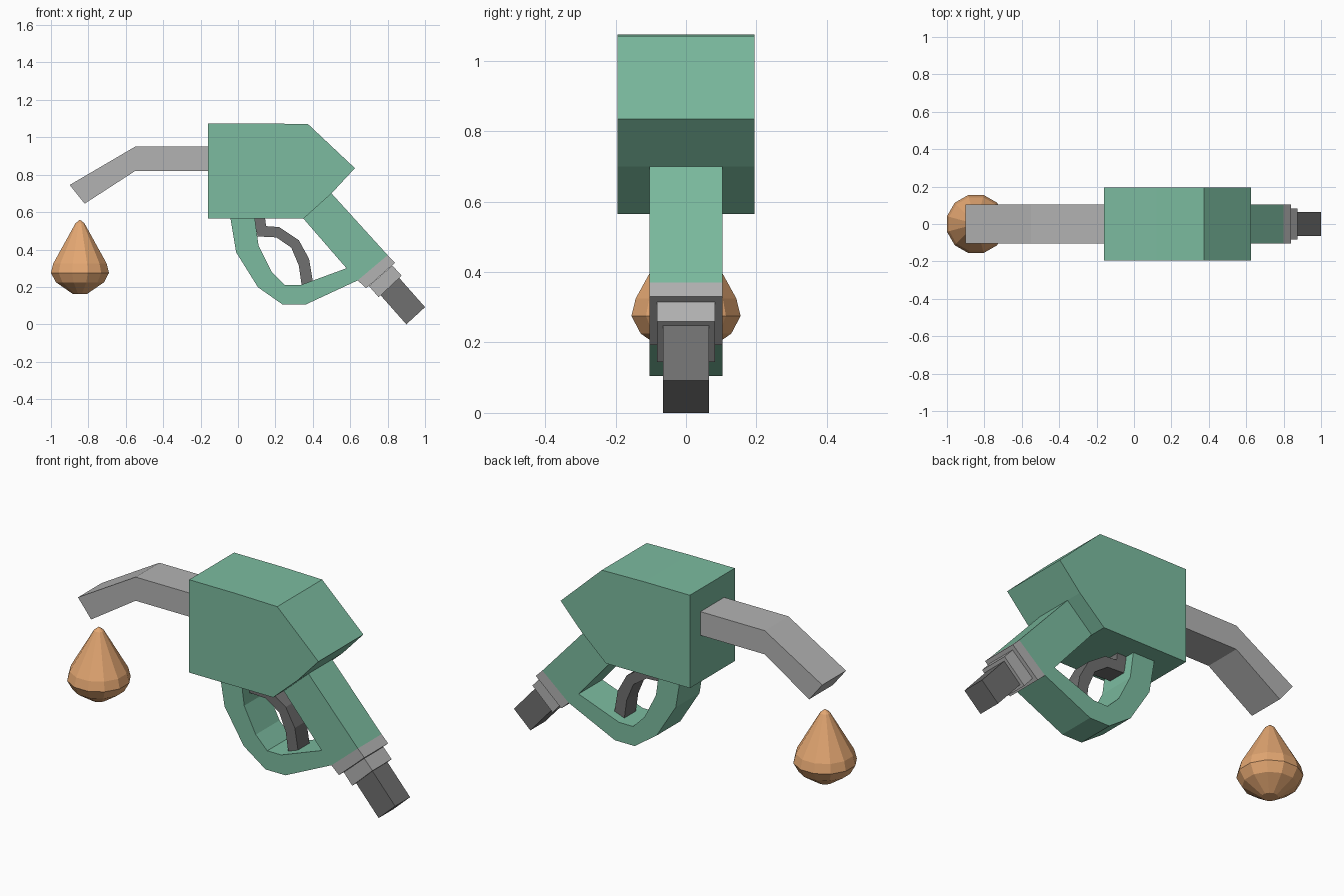
import bpy, bmesh, math
from mathutils import Vector

if "Cube" in bpy.data.objects:
    bpy.data.objects.remove(bpy.data.objects["Cube"])


def material(name, rgb):
    m = bpy.data.materials.new(name)
    m.diffuse_color = (*rgb, 1)
    m.use_nodes = True
    m.node_tree.nodes["Principled BSDF"].inputs["Base Color"].default_value = m.diffuse_color
    return m


green = material("green_paint", (0.20, 0.50, 0.35))
dark = material("dark_rubber", (0.16, 0.16, 0.16))
light = material("light_metal", (0.45, 0.45, 0.45))
orange = material("fuel_orange", (0.78, 0.39, 0.17))


def finish(name, bm, mat):
    bmesh.ops.recalc_face_normals(bm, faces=bm.faces)
    mesh = bpy.data.meshes.new(name)
    bm.to_mesh(mesh)
    bm.free()
    mesh.materials.append(mat)
    obj = bpy.data.objects.new(name, mesh)
    bpy.context.collection.objects.link(obj)
    return obj


def plate(name, profile, half, mat):
    """Extrude an x-z profile symmetrically across y."""
    bm = bmesh.new()
    face = bm.faces.new([bm.verts.new((x, -half, z)) for x, z in profile])
    ext = bmesh.ops.extrude_face_region(bm, geom=[face])["geom"]
    moved = [v for v in ext if isinstance(v, bmesh.types.BMVert)]
    bmesh.ops.translate(bm, verts=moved, vec=(0, 2 * half, 0))
    return finish(name, bm, mat)


# Main housing
plate("pump_body", [(-0.16, 0.565), (0.35, 0.565), (0.50, 0.70), (0.625, 0.835),
                    (0.375, 1.07), (0.12, 1.075), (-0.16, 1.075)], 0.195, green)

# Handle and finger guard as one C-shaped loop
plate("handle_and_guard", [
    (-0.04, 0.565), (-0.01, 0.385), (0.107, 0.198), (0.24, 0.105), (0.36, 0.105),
    (0.64, 0.235), (0.80, 0.37), (0.50, 0.70), (0.35, 0.565), (0.58, 0.30),
    (0.335, 0.21), (0.25, 0.21), (0.18, 0.28), (0.11, 0.42), (0.09, 0.565)], 0.103, green)

# Bent spout
plate("spout", [(-0.16, 0.95), (-0.55, 0.95), (-0.90, 0.745), (-0.82, 0.645),
                (-0.55, 0.82), (-0.16, 0.82)], 0.103, light)

# Curved trigger
plate("trigger", [
    (0.085, 0.565), (0.105, 0.47), (0.205, 0.465), (0.285, 0.41), (0.325, 0.315),
    (0.34, 0.21), (0.40, 0.23), (0.38, 0.35), (0.325, 0.45), (0.22, 0.52),
    (0.15, 0.525), (0.145, 0.565)], 0.05, dark)

# Stepped collars and hose stub along the handle axis
plate("outer_collar", [(0.80, 0.37), (0.84, 0.33), (0.685, 0.193), (0.64, 0.235)], 0.103, light)
plate("inner_collar", [(0.825, 0.315), (0.875, 0.26), (0.752, 0.145), (0.70, 0.205)], 0.083, light)
plate("hose_stub", [(0.862, 0.248), (1.0, 0.092), (0.90, 0.0), (0.762, 0.156)], 0.065, dark)

# Fuel drop: faceted rings lathed around the vertical axis
SIDES = 12
rings = [(0.04, 0.163), (0.133, 0.225), (0.1605, 0.275), (0.148, 0.325), (0.025, 0.54)]
bm = bmesh.new()
loops = []
for r, z in rings:
    loops.append([bm.verts.new((-0.845 + r * math.cos(a), r * math.sin(a), z))
                  for a in (2 * math.pi * (i + 0.5) / SIDES for i in range(SIDES))])
tip = bm.verts.new((-0.845, 0, 0.56))
bm.faces.new(loops[0])
for i in range(SIDES):
    j = (i + 1) % SIDES
    for lo, hi in zip(loops, loops[1:]):
        bm.faces.new((lo[i], lo[j], hi[j], hi[i]))
    bm.faces.new((loops[-1][i], loops[-1][j], tip))
finish("fuel_drop", bm, orange)
